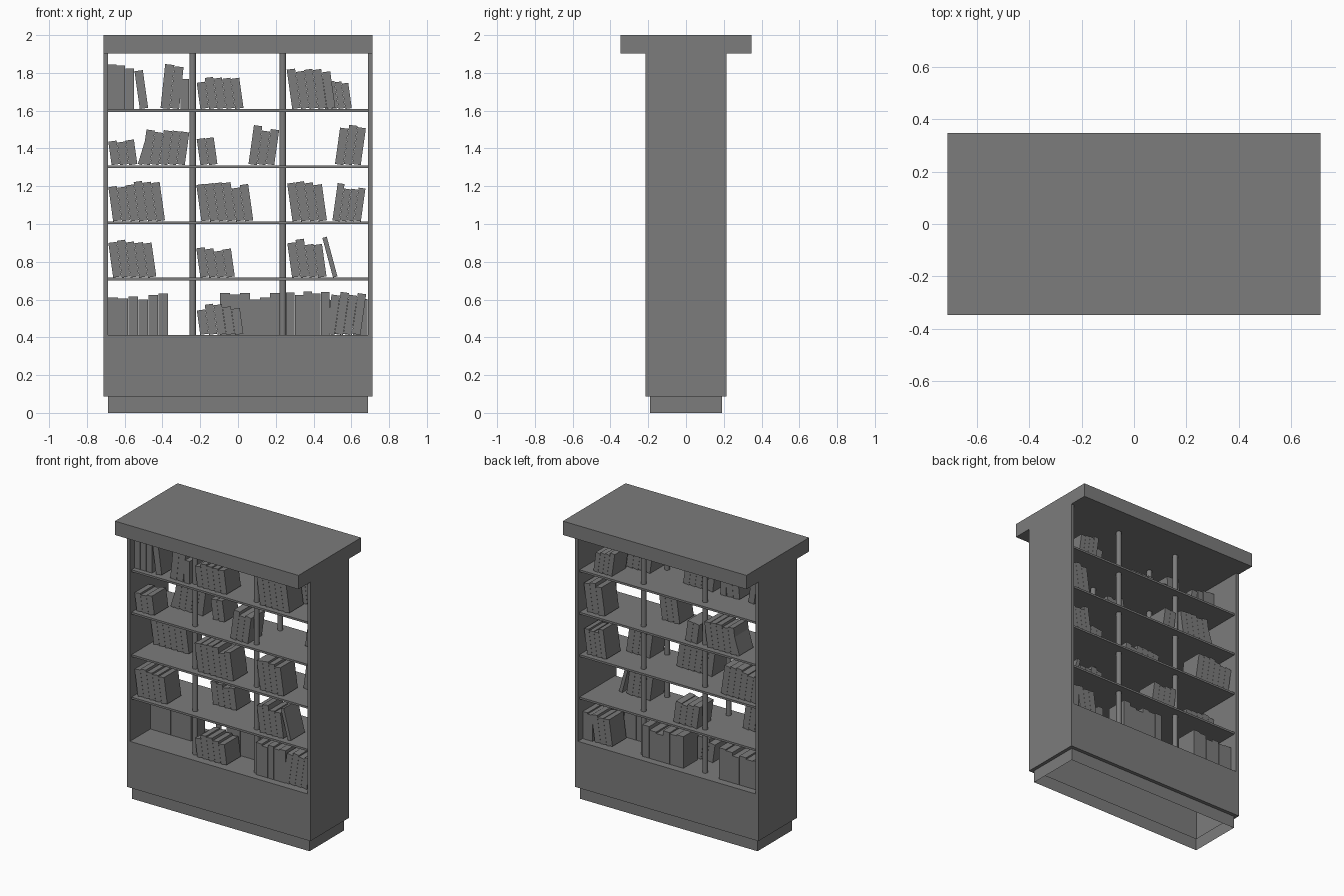
import bpy, bmesh, random
from math import sin, cos, radians

if "Cube" in bpy.data.objects:
    bpy.data.objects.remove(bpy.data.objects["Cube"])

random.seed(4)

# Dark grey finish shared by every part
dark = bpy.data.materials.new("dark_grey")
dark.diffuse_color = (0.2, 0.2, 0.2, 1)
dark.use_nodes = True
dark.node_tree.nodes["Principled BSDF"].inputs["Base Color"].default_value = dark.diffuse_color


def finish(name, bm):
    bmesh.ops.recalc_face_normals(bm, faces=bm.faces)
    me = bpy.data.meshes.new(name)
    bm.to_mesh(me)
    bm.free()
    me.materials.append(dark)
    ob = bpy.data.objects.new(name, me)
    bpy.context.collection.objects.link(ob)
    return ob


def prism(bm, quad, y0, y1):
    """Box from a four-point xz outline swept along y."""
    a = [bm.verts.new((x, y0, z)) for x, z in quad]
    b = [bm.verts.new((x, y1, z)) for x, z in quad]
    bm.faces.new(a)
    bm.faces.new(b[::-1])
    for i in range(4):
        j = (i + 1) % 4
        bm.faces.new((a[i], a[j], b[j], b[i]))


def box(name, x0, x1, y, z0, z1):
    bm = bmesh.new()
    prism(bm, [(x0, z0), (x1, z0), (x1, z1), (x0, z1)], -y, y)
    return finish(name, bm)


W, D, WI, DI = 0.712, 0.215, 0.688, 0.19
FLOOR, TOP, STEP = 0.412, 1.903, 0.2975

# Hollow base: recessed plinth, step out, tall skirt, closed top
bm = bmesh.new()
rings = []
for x, y, z in [(WI, DI, 0), (WI, DI, 0.087), (W, D, 0.087), (W, D, FLOOR)]:
    rings.append([bm.verts.new((sx * x, sy * y, z))
                  for sx, sy in ((-1, -1), (1, -1), (1, 1), (-1, 1))])
for lo, hi in zip(rings, rings[1:]):
    for i in range(4):
        j = (i + 1) % 4
        bm.faces.new((lo[i], lo[j], hi[j], hi[i]))
bm.faces.new(rings[-1])
finish("base", bm)

# Carcass: sides, overhanging top, shelves
box("side_left", -W, -WI, D, FLOOR, TOP)
box("side_right", WI, W, D, FLOOR, TOP)
box("top_slab", -W, W, 0.347, TOP, 2.0)
levels = [FLOOR + STEP * i for i in range(5)]
for i, z in enumerate(levels[1:], 1):
    box(f"shelf_{i}", -WI, WI, 0.197, z - 0.008, z + 0.006)

# Round posts, front and back
for x in (-0.24, 0.237):
    for y in (-0.13, 0.13):
        bpy.ops.mesh.primitive_cylinder_add(vertices=16, radius=0.018, depth=TOP - FLOOR,
                                            location=(x, y, (TOP + FLOOR) / 2))
        bpy.context.object.name = "post"
        bpy.context.object.data.materials.append(dark)
        bpy.ops.object.shade_smooth_by_angle()


def books(level, row, x0, count, height, deg=0, pitch=0.046):
    """Row of books from foot position x0, leaning by deg; row -1 front, 1 back."""
    bm = bmesh.new()
    a = radians(deg)
    w = (pitch - 0.001) * cos(a)
    z = levels[level] + (0.007 if level else 0.001) + max(0, w * sin(a))
    for i in range(count):
        h = height + random.uniform(-0.018, 0.018)
        x = x0 + i * pitch
        quad = [(x + p * w * cos(a) + q * h * sin(a), z - p * w * sin(a) + q * h * cos(a))
                for p, q in ((0, 0), (1, 0), (1, 1), (0, 1))]
        prism(bm, quad, *sorted((row * 0.01, row * 0.165)))
    finish("books", bm)


LEFT, MID, RIGHT = (-WI, -0.255), (-0.22, 0.22), (0.26, 0.68)

# Books propped on the left end of a bay lean left
for bay, level, row, count, height in (
        (LEFT, 3, -1, 3, .135), (LEFT, 2, 1, 6, .195), (LEFT, 1, -1, 5, .195),
        (MID, 4, -1, 5, .15), (MID, 3, 1, 2, .15), (MID, 2, -1, 6, .19),
        (MID, 1, 1, 4, .15), (MID, 0, -1, 5, .145), (RIGHT, 4, -1, 5, .195),
        (RIGHT, 2, -1, 4, .205), (RIGHT, 1, -1, 4, .19)):
    books(level, row, bay[0] + height * sin(radians(8)), count, height, -8)

# Books propped on the right end lean right
for bay, level, row, count, height in (
        (LEFT, 3, 1, 5, .18), (MID, 3, -1, 3, .19), (RIGHT, 3, 1, 3, .205),
        (RIGHT, 0, -1, 4, .215)):
    books(level, row, bay[1] - height * sin(radians(8)) - count * 0.046, count, height, 8)
books(2, 1, .5, 4, .185, 8, .038)

# Upright rows
books(4, -1, -.688, 3, .225)
books(0, 1, -.687, 6, .205, pitch=.053)
books(0, 1, -.095, 6, .205, pitch=.053)
books(0, -1, .255, 5, .215)
books(0, 1, .455, 3, .19, 8)
books(0, 1, .61, 2, .195, pitch=.038)

# Loose leaning books and groups inside a bay
books(4, -1, -.52, 1, .185, -8)
books(4, -1, -.41, 2, .24, 6, .05)
books(4, -1, -.305, 1, .175)
books(3, 1, -.53, 1, .2, 17, .025)
books(4, 1, .46, 4, .15, -8, .036)
books(1, -1, .503, 1, .2, -15, .026)
